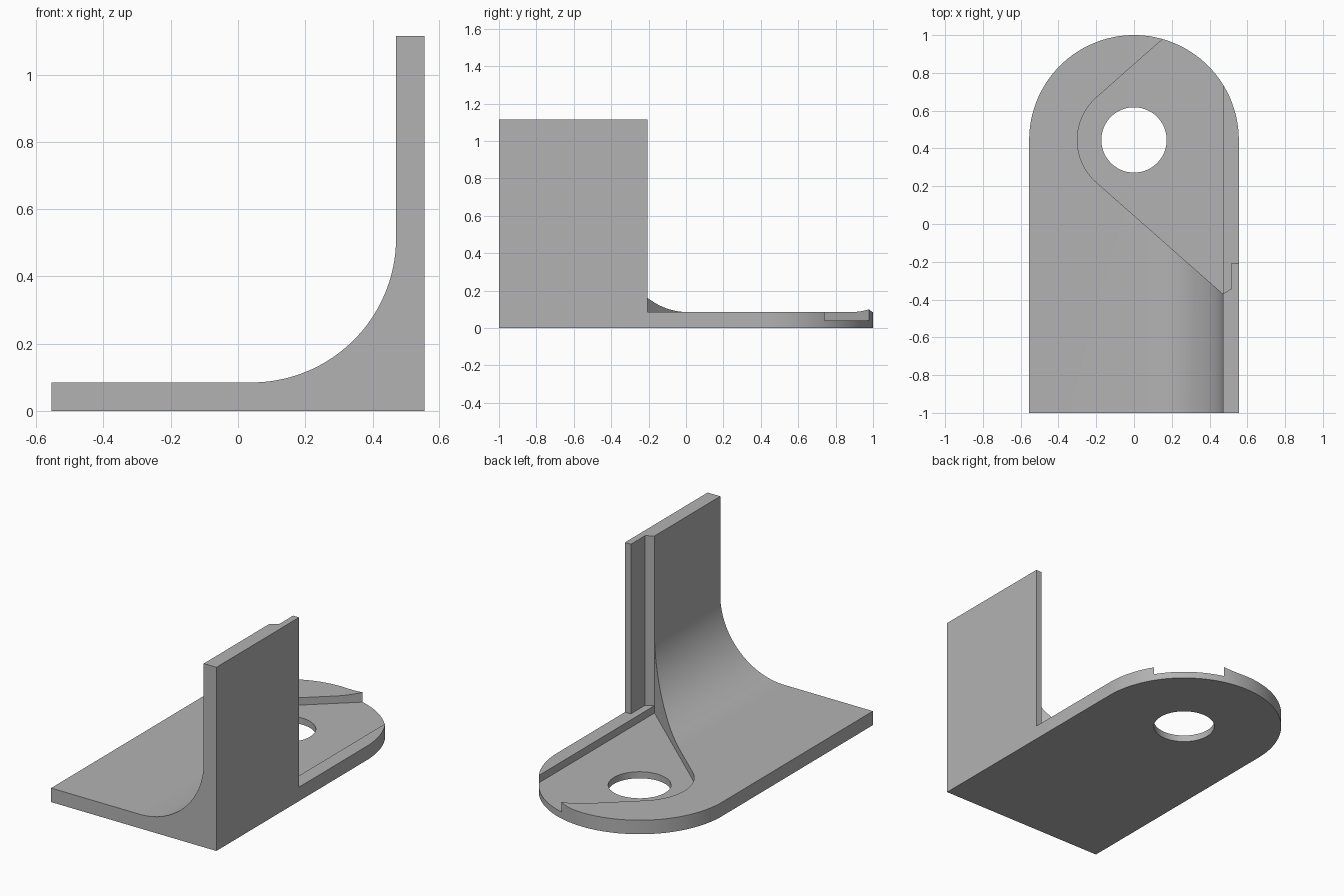
import bpy, bmesh, math
from mathutils import Vector

if "Cube" in bpy.data.objects:
    bpy.data.objects.remove(bpy.data.objects["Cube"])

R, CY = 0.555, 0.445           # rounded end radius and hole centre
T, H = 0.085, 1.115            # plate thickness and overall height
WALL_X, FLOOR = 0.47, 0.04     # inner wall face and pocket floor


def arc(cx, cy, r, a0, a1, n):
    angles = [math.radians(a0 + (a1 - a0) * i / n) for i in range(n + 1)]
    return [(cx + r * math.cos(a), cy + r * math.sin(a)) for a in angles]


def prism(name, points, depth):
    """Closed solid swept from a list of 3D points along a depth vector."""
    bm = bmesh.new()
    face = bm.faces.new([bm.verts.new(p) for p in points])
    swept = bmesh.ops.extrude_face_region(bm, geom=[face], use_keep_orig=True)
    verts = [v for v in swept["geom"] if isinstance(v, bmesh.types.BMVert)]
    bmesh.ops.translate(bm, verts=verts, vec=Vector(depth))
    bmesh.ops.recalc_face_normals(bm, faces=bm.faces)
    mesh = bpy.data.meshes.new(name)
    bm.to_mesh(mesh)
    bm.free()
    obj = bpy.data.objects.new(name, mesh)
    bpy.context.collection.objects.link(obj)
    return obj


def upright_prism(name, outline, z0, z1):
    return prism(name, [(x, y, z0) for x, y in outline], (0, 0, z1 - z0))


def cut(obj, tool, operation="DIFFERENCE"):
    mod = obj.modifiers.new(tool.name, "BOOLEAN")
    mod.object, mod.operation, mod.solver = tool, operation, "EXACT"
    bpy.context.view_layer.objects.active = obj
    bpy.ops.object.modifier_apply(modifier=mod.name)
    bpy.data.objects.remove(tool)


# L-shaped section with a large inside fillet, swept front to back
fillet = WALL_X - 0.04
section = ([(0.7, 0), (0.7, H), (WALL_X, H)]
           + arc(0.04, T + fillet, fillet, 0, -90, 40)
           + [(-0.7, T), (-0.7, 0)])
bracket = prism("bracket", [(x, -1, z) for x, z in section], (0, 2.2, 0))

# Outline with a half-round back end
outline = [(-R, -1.2), (R, -1.2)] + arc(0, CY, R, 0, 180, 64)
cut(bracket, upright_prism("outline", outline, -0.2, 1.4), "INTERSECT")

# Stepped end of the upright wall, leaving a low rail behind it
slope = math.radians(41.4)
tx, ty = 0.30 * math.sin(slope), 0.30 * math.cos(slope)
corner_y = CY - ty - (WALL_X + tx) * math.tan(slope)
step = [(WALL_X, corner_y), (0.515, corner_y + 0.026), (0.515, -0.207),
        (0.7, -0.207), (0.7, 1.2), (0.44, 1.2), (0.44, -0.3)]
cut(bracket, upright_prism("wall_step", step, T, 1.4))

# Sunken pocket around the hole, with a rounded left end
a = 90 + math.degrees(slope)
pocket = ([(WALL_X, corner_y), (WALL_X, CY + (CY - corner_y))]
          + arc(0, CY, 0.30, a, 360 - a, 32))
cut(bracket, upright_prism("pocket", pocket, FLOOR, 1.4))

# The pocket floor runs out through the rounded back on the right
# of the sloped edge, up to the rail
cut(bracket, upright_prism("bolt_hole", arc(0, CY, 0.173, 0, 354.375, 63), -0.2, 0.4))

# Plain grey finish
grey = bpy.data.materials.new("plain grey")
grey.diffuse_color = (0.45, 0.45, 0.45, 1)
grey.use_nodes = True
grey.node_tree.nodes["Principled BSDF"].inputs["Base Color"].default_value = grey.diffuse_color
bracket.data.materials.clear()
bracket.data.materials.append(grey)
for poly in bracket.data.polygons:
    poly.material_index = 0

bpy.ops.object.select_all(action="DESELECT")
bracket.select_set(True)
bpy.context.view_layer.objects.active = bracket
bpy.ops.object.shade_smooth_by_angle(angle=math.radians(25))
